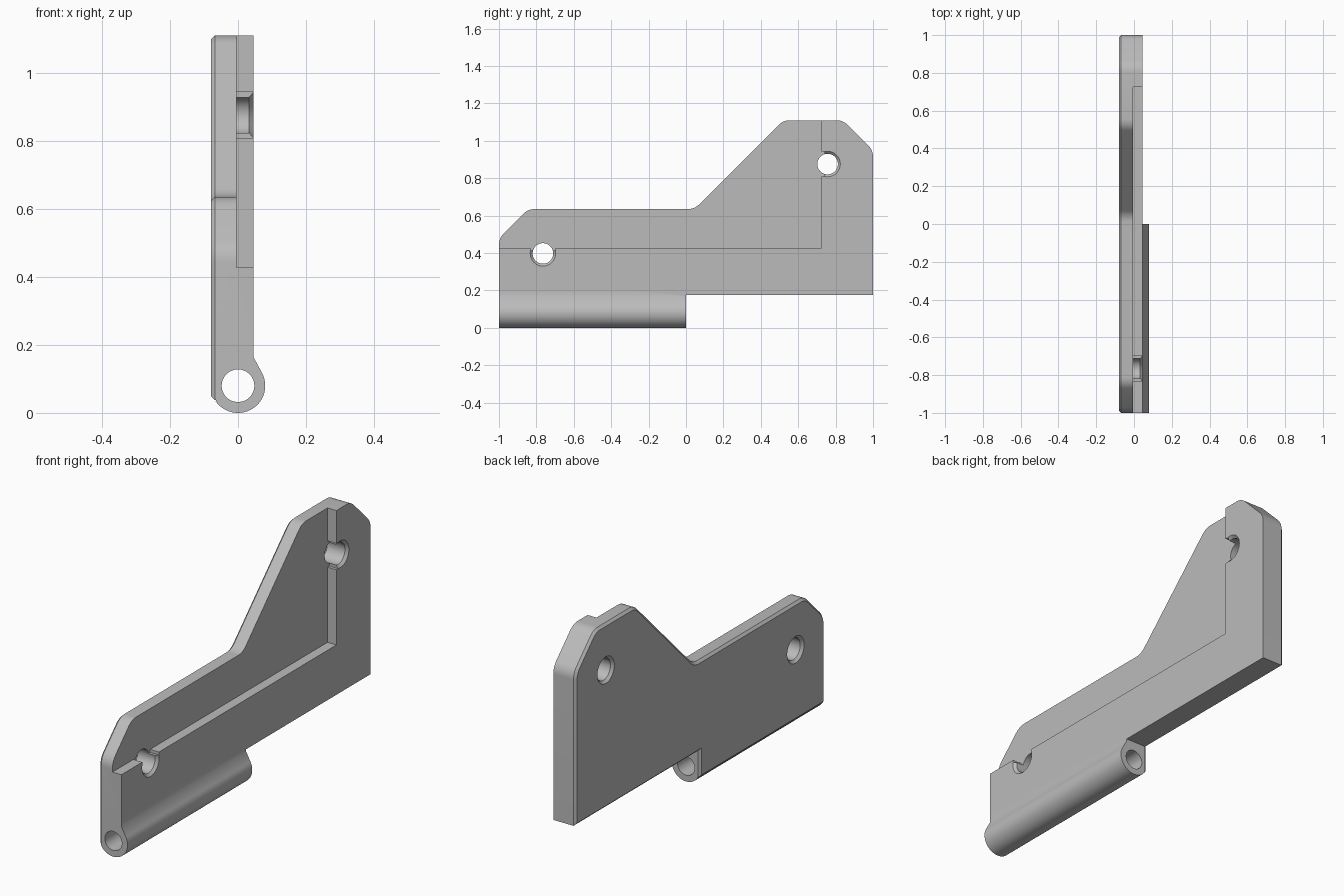
import bpy, bmesh, math
from mathutils import Vector

cube = bpy.data.objects.get("Cube")
if cube:
    bpy.data.objects.remove(cube)

grey = bpy.data.materials.new("plain grey")
grey.use_nodes = True
COLOUR = (0.5, 0.5, 0.5, 1)
grey.diffuse_color = COLOUR
grey.node_tree.nodes["Principled BSDF"].inputs["Base Color"].default_value = COLOUR


def finish(bm, name):
    bmesh.ops.recalc_face_normals(bm, faces=bm.faces)
    mesh = bpy.data.meshes.new(name)
    bm.to_mesh(mesh)
    bm.free()
    mesh.materials.append(grey)
    ob = bpy.data.objects.new(name, mesh)
    bpy.context.collection.objects.link(ob)
    return ob


def prism(bm, points, offset):
    """Extrude a closed loop of points and return the starting face."""
    face = bm.faces.new([bm.verts.new(p) for p in points])
    copy = bmesh.ops.extrude_face_region(bm, geom=[face], use_keep_orig=True)
    moved = [g for g in copy["geom"] if isinstance(g, bmesh.types.BMVert)]
    bmesh.ops.translate(bm, verts=moved, vec=offset)
    return face


def box(name, low, high):
    bm = bmesh.new()
    (x0, y0, z0), (x1, y1, z1) = low, high
    prism(bm, [(x0, y0, z0), (x0, y1, z0), (x0, y1, z1), (x0, y0, z1)], (x1 - x0, 0, 0))
    return finish(bm, name)


def fillet(prev, corner, nxt, cut, steps=6):
    """Tangent arc replacing a corner."""
    p, c, n = Vector(prev), Vector(corner), Vector(nxt)
    a, b = (p - c).normalized(), (n - c).normalized()
    half = a.angle(b) / 2
    radius = cut * math.tan(half)
    centre = c + (a + b).normalized() * cut / math.cos(half)
    start, end = c + a * cut - centre, c + b * cut - centre
    return [centre + start.slerp(end, i / steps).normalized() * radius
            for i in range(steps + 1)]


def boolean(target, tool, operation):
    mod = target.modifiers.new(operation.lower(), 'BOOLEAN')
    mod.operation, mod.solver, mod.object = operation, 'EXACT', tool
    bpy.context.view_layer.objects.active = target
    bpy.ops.object.modifier_apply(modifier=mod.name)
    bpy.data.objects.remove(tool)


# Side plate outline in (y, z); upper corners are rounded
CHAMFER = 0.012
BACK, FRONT, STEP = -0.08, 0.045, -0.005
corners = [(-1, 0.038), (-1, 0.48), (-0.845, 0.635), (0.045, 0.635),
           (0.52, 1.11), (0.84, 1.11), (1, 0.95), (1, 0.175),
           (0, 0.175), (0, 0.038)]
outline = []
for i, corner in enumerate(corners):
    if 1 <= i <= 6:
        outline += fillet(corners[i - 1], corner, corners[i + 1], 0.035)
    else:
        outline.append(Vector(corner))

# Plate with a chamfer round its back face
bm = bmesh.new()
back_face = prism(bm, [(BACK, y, z) for y, z in outline], (FRONT - BACK, 0, 0))
bmesh.ops.recalc_face_normals(bm, faces=bm.faces)
rim = list(back_face.verts)
bmesh.ops.inset_region(bm, faces=[back_face], thickness=CHAMFER, use_even_offset=True)
bmesh.ops.translate(bm, verts=rim, vec=(0, 0, 0))
for v in bm.verts:
    if v.co.x < BACK + 0.001 and v not in back_face.verts:
        v.co.x += CHAMFER
plate = finish(bm, "bracket_plate")

# Recess that leaves the raised L-shaped pad
LEDGE_Z, LEDGE_Y = 0.428, 0.725
boolean(plate, box("recess_cutter", (STEP, -1.5, LEDGE_Z), (1, LEDGE_Y, 2)), 'DIFFERENCE')

# Hinge barrel along the lower front half
R = 0.08
arc = [math.radians(-145 + 175 * i / 40) for i in range(41)]
profile = [(R * math.cos(a), R + R * math.sin(a)) for a in arc]
profile += [(FRONT, 0.165), (FRONT, 0.2), (-0.05, 0.2)]
bm = bmesh.new()
prism(bm, [(x, -1, z) for x, z in profile], (0, 1, 0))
boolean(plate, finish(bm, "hinge_barrel"), 'UNION')

# Pin bore through the barrel
bm = bmesh.new()
ring = [math.tau * i / 48 for i in range(48)]
prism(bm, [(0.048 * math.cos(a), -1.2, R + 0.048 * math.sin(a)) for a in ring], (0, 1.4, 0))
boolean(plate, finish(bm, "bore_cutter"), 'DIFFERENCE')

# Bolt holes, countersunk on both faces
for cy, cz in [(-0.765, 0.398), (0.757, 0.876)]:
    bm = bmesh.new()
    loops = [[bm.verts.new((x, cy + r * math.cos(a), cz + r * math.sin(a))) for a in ring]
             for x, r in [(-0.1, 0.088), (-0.067, 0.055), (0.032, 0.055), (0.06, 0.083)]]
    for a, b in zip(loops, loops[1:]):
        for i in range(len(ring)):
            j = (i + 1) % len(ring)
            bm.faces.new((a[i], a[j], b[j], b[i]))
    bm.faces.new(loops[0])
    bm.faces.new(loops[-1])
    boolean(plate, finish(bm, "hole_cutter"), 'DIFFERENCE')

# Relief notches where the holes break through the pad edge
W, DEEP = 0.067, 0.015
boolean(plate, box("lower_notch", (STEP, -0.765 - W, LEDGE_Z - DEEP),
                   (0.2, -0.765 + W, 0.5)), 'DIFFERENCE')
boolean(plate, box("upper_notch", (STEP, 0.6, 0.876 - W),
                   (0.2, LEDGE_Y + DEEP, 0.876 + W)), 'DIFFERENCE')

bpy.ops.object.select_all(action='DESELECT')
plate.select_set(True)
bpy.context.view_layer.objects.active = plate
bpy.ops.object.shade_smooth_by_angle(angle=math.radians(30))
